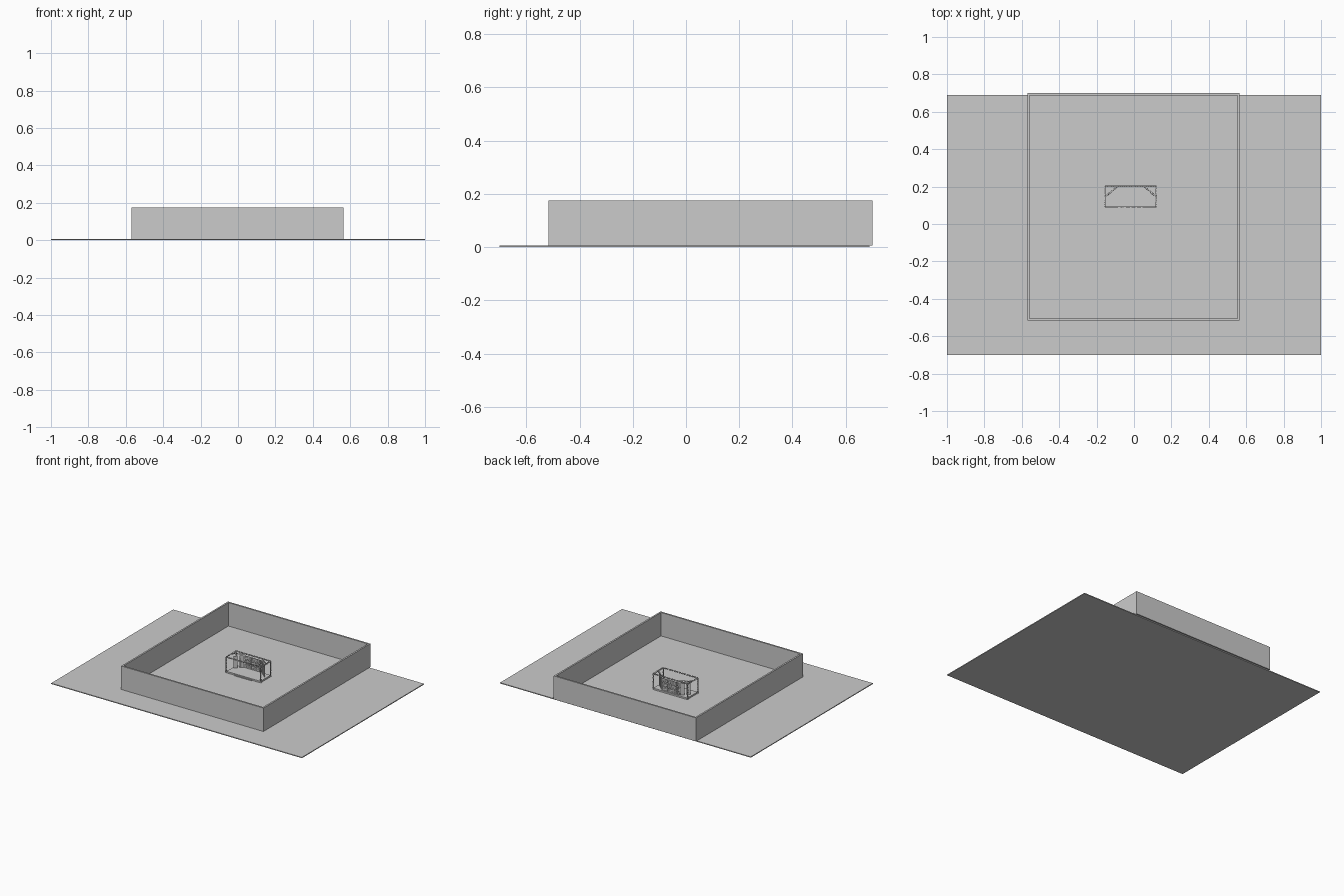
import bpy, bmesh, math
from mathutils import Vector, Matrix

if "Cube" in bpy.data.objects:
    bpy.data.objects.remove(bpy.data.objects["Cube"])

CX = -0.0175            # stage centre line
SLAB = 0.006            # ground thickness


def add_box(bm, centre, size, rot=Matrix.Identity(4)):
    m = Matrix.Translation(centre) @ rot @ Matrix.Diagonal((*size, 1))
    bmesh.ops.create_cube(bm, size=1, matrix=m)


def add_bounds(bm, x0, x1, y0, y1, z0, z1):
    add_box(bm, ((x0 + x1) / 2, (y0 + y1) / 2, (z0 + z1) / 2),
            (x1 - x0, y1 - y0, z1 - z0))


def finish(name, bm):
    me = bpy.data.meshes.new(name)
    bm.to_mesh(me)
    bm.free()
    ob = bpy.data.objects.new(name, me)
    bpy.context.collection.objects.link(ob)
    return ob


def bounds_object(name, *b):
    bm = bmesh.new()
    add_bounds(bm, *b)
    return finish(name, bm)


def add_bar(bm, a, b, w):
    a, b = Vector(a), Vector(b)
    d = b - a
    rot = d.to_track_quat('Z', 'Y').to_matrix().to_4x4()
    add_box(bm, (a + b) / 2, (w, w, d.length), rot)


def truss(name, a, b, width=0.006, bar=0.0011):
    """Square lattice beam: four chords with zigzag bracing."""
    bm = bmesh.new()
    a, b = Vector(a), Vector(b)
    d = b - a
    q = d.to_track_quat('Z', 'Y')
    h = width / 2
    offs = [q @ Vector((sx * h, sy * h, 0)) for sx, sy in ((-1, -1), (1, -1), (1, 1), (-1, 1))]
    for o in offs:
        add_bar(bm, a + o, b + o, bar)
    n = max(2, round(d.length / 0.01))
    for i in range(n):
        p, r = a + d * (i / n), a + d * ((i + 1) / n)
        for k in range(4):
            o1, o2 = offs[k], offs[(k + 1) % 4]
            if i % 2:
                o1, o2 = o2, o1
            add_bar(bm, p + o1, r + o2, bar * 0.7)
    return finish(name, bm)


def screen(name, a, b, z0, z1, cols, rows, gap=0.0008):
    """Video wall made of a grid of thin modules between plan points a and b."""
    bm = bmesh.new()
    a, b = Vector((*a, 0)), Vector((*b, 0))
    d = b - a
    rot = Matrix.Rotation(math.atan2(d.y, d.x), 4, 'Z')
    w, h = d.length / cols, (z1 - z0) / rows
    for i in range(cols):
        for j in range(rows):
            c = a + d * ((i + 0.5) / cols)
            c.z = z0 + h * (j + 0.5)
            add_box(bm, c, (w - gap, 0.003, h - gap), rot)
    return finish(name, bm)


# ground slab
bounds_object("ground_slab", -1, 1, -0.70, 0.69, 0, SLAB)

# perimeter wall ring, open at the top
X0, X1, Y0, Y1, T = -0.57, 0.565, -0.517, 0.70, 0.012
bm = bmesh.new()
rings = []
for z in (SLAB, 0.175):
    for t in (0, T):
        rings.append([bm.verts.new(p) for p in (
            (X0 + t, Y0 + t, z), (X1 - t, Y0 + t, z),
            (X1 - t, Y1 - t, z), (X0 + t, Y1 - t, z))])
ob_, ib, ot, it = rings
for p, q in ((ob_, ot), (ot, it), (it, ib), (ib, ob_)):
    for i in range(4):
        k = (i + 1) % 4
        bm.faces.new((p[i], p[k], q[k], q[i]))
bmesh.ops.recalc_face_normals(bm, faces=bm.faces)
finish("perimeter_wall", bm)

# stage deck and front step
DECK = 0.017
bounds_object("stage_deck", CX - 0.135, CX + 0.135, 0.088, 0.204, SLAB, DECK)
bounds_object("front_step", CX - 0.067, CX + 0.067, 0.080, 0.096, SLAB, DECK - 0.004)

# back video wall in horizontal bands
for i in range(3):
    z0 = 0.020 + i * 0.030
    screen(f"back_screen_{i}", (CX - 0.068, 0.199), (CX + 0.068, 0.199), z0, z0 + 0.027, 18, 4)

# angled side screens, two columns each side
for side, s in (("left", -1), ("right", 1)):
    for i, (t0, t1) in enumerate(((0.08, 0.42), (0.58, 0.95))):
        pts = [(CX + s * (0.070 + 0.058 * t), 0.199 - 0.052 * t) for t in (t0, t1)]
        screen(f"{side}_screen_{i}", *pts, 0.020, 0.107, 4, 12)

# lattice truss cage around the stage
TX, YF, YM, YB, TOP = 0.138, 0.089, 0.146, 0.202, 0.119
for side, s in (("left", -1), ("right", 1)):
    x = CX + s * TX
    for label, y in (("front", YF), ("back", YB)):
        truss(f"{side}_{label}_post", (x, y, SLAB), (x, y, TOP))
    truss(f"{side}_top_beam", (x, YF, TOP), (x, YB, TOP))
    truss(f"{side}_middle_beam", (x, YM, TOP), (CX + s * 0.07, YB, TOP))
for label, y in (("front", YF), ("back", YB)):
    truss(f"{label}_top_beam", (CX - TX, y, TOP), (CX + TX, y, TOP))
